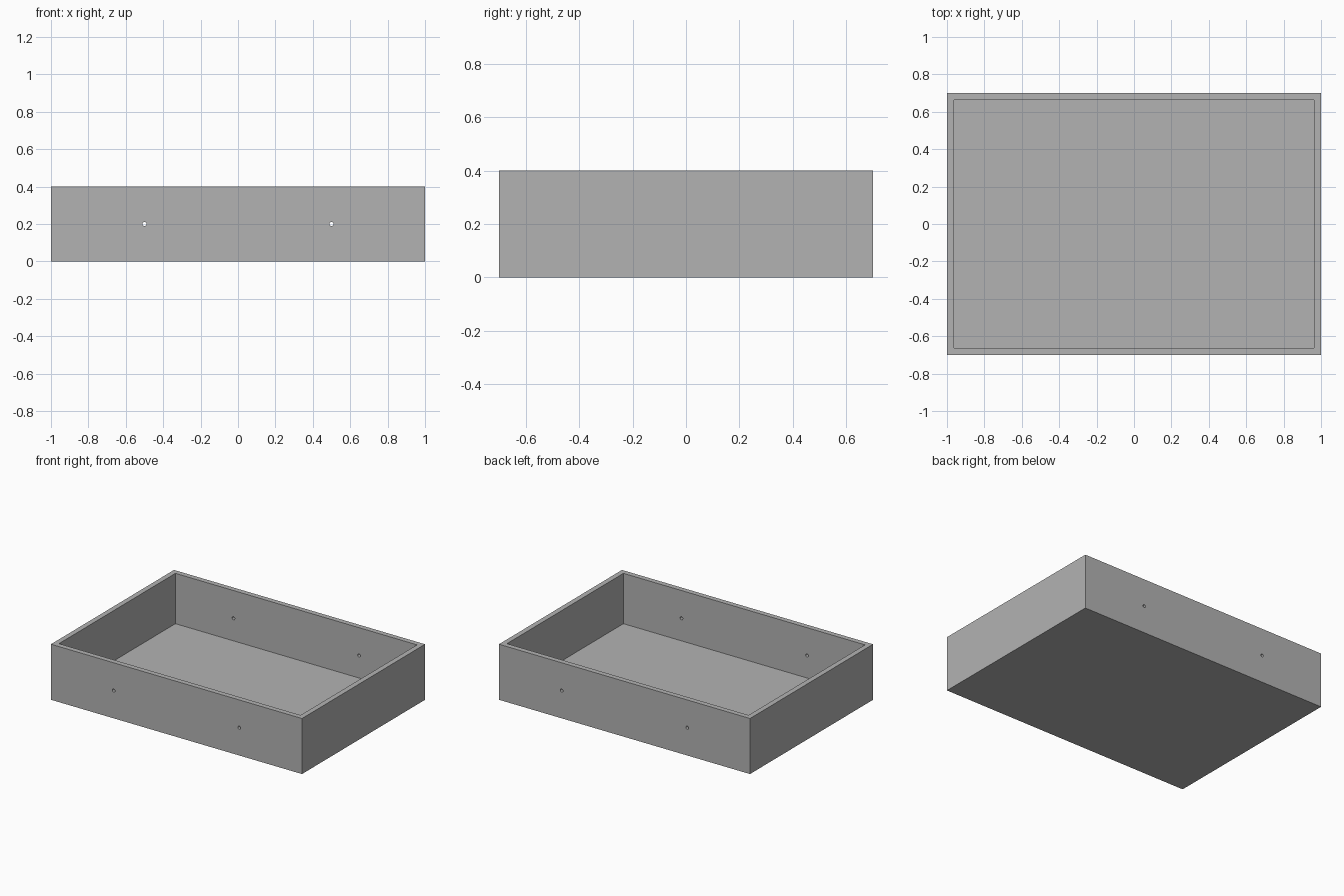
import bpy
import bmesh
from math import radians

cube = bpy.data.objects.get("Cube")
if cube:
    bpy.data.objects.remove(cube, do_unlink=True)

LENGTH, DEPTH, HEIGHT, WALL = 2.0, 1.4, 0.4, 0.0375
HOLE_RADIUS = 0.011

# One plain grey for the whole tray
grey = bpy.data.materials.new("plain grey")
grey.use_nodes = True
colour = (0.45, 0.45, 0.45, 1)
grey.diffuse_color = colour
grey.node_tree.nodes["Principled BSDF"].inputs["Base Color"].default_value = colour

# Open tray: a block whose top is inset to a rim and pushed down to the floor
bpy.ops.mesh.primitive_cube_add(size=1, location=(0, 0, HEIGHT / 2))
tray = bpy.context.object
tray.name = "tray"
tray.scale = (LENGTH, DEPTH, HEIGHT)
bpy.ops.object.transform_apply(location=True, rotation=False, scale=True)
bm = bmesh.new()
bm.from_mesh(tray.data)
top = max(bm.faces, key=lambda f: f.calc_center_median().z)
bmesh.ops.inset_region(bm, faces=[top], thickness=WALL, use_even_offset=True)
pocket = bmesh.ops.extrude_discrete_faces(bm, faces=[top])["faces"][0]
bmesh.ops.translate(bm, verts=pocket.verts, vec=(0, 0, WALL - HEIGHT))
bmesh.ops.recalc_face_normals(bm, faces=bm.faces)
bm.to_mesh(tray.data)
bm.free()
tray.data.materials.append(grey)

# Small round holes through the front and back walls
for side, x in (("right", -0.5), ("left", 0.5)):
    bpy.ops.mesh.primitive_cylinder_add(
        vertices=24, radius=HOLE_RADIUS, depth=DEPTH + 0.2,
        location=(x, 0, HEIGHT / 2), rotation=(radians(90), 0, 0))
    cutter = bpy.context.object
    cutter.name = side + "_hole_cutter"
    cutter.data.materials.append(grey)
    cutter.hide_render = True
    cutter.hide_set(True)
    hole = tray.modifiers.new(side + " holes", "BOOLEAN")
    hole.operation = "DIFFERENCE"
    hole.solver = "EXACT"
    hole.object = cutter
